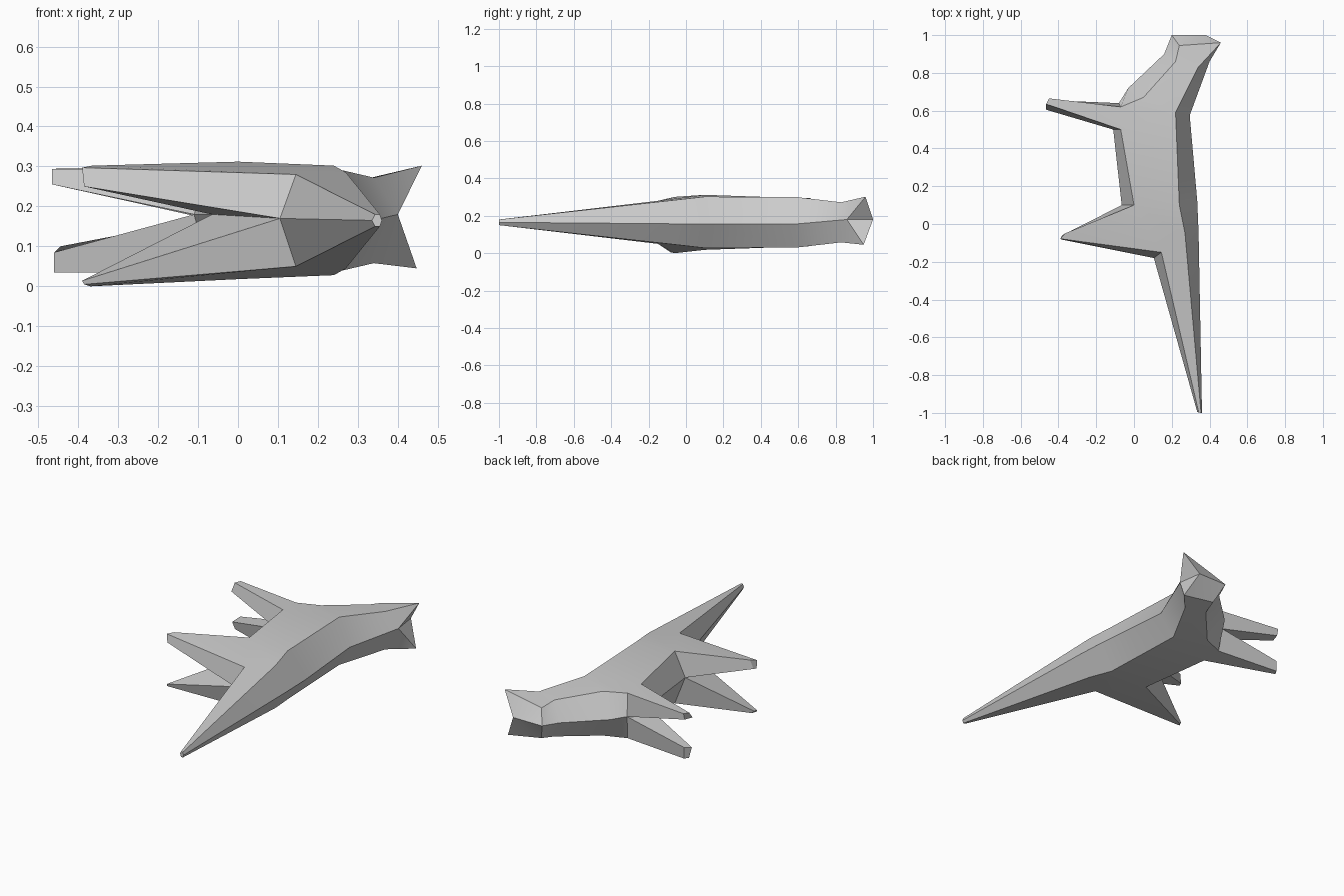
import bpy, bmesh

if "Cube" in bpy.data.objects:
    bpy.data.objects.remove(bpy.data.objects["Cube"])

grey = bpy.data.materials.new("plain grey")
grey.diffuse_color = (0.6, 0.6, 0.6, 1)
grey.use_nodes = True
grey.node_tree.nodes["Principled BSDF"].inputs["Base Color"].default_value = grey.diffuse_color

# Centre lines shared by both flanks: back, and underside from tail to muzzle
spine = [(.36, -1, .165), (.342, -.05, .157), (.335, .12, .155), (.295, .575, .155), (.40, .86, .18)]
belly = [(.335, -.995, .165), (.105, -.18, .17), (-.065, .10, .18), (-.11, .50, .18),
         (-.08, .64, .17), (-.03, .72, .17), (.16, .90, .17), (.20, 1, .18)]
brow = (.38, 1, .18)

# Edges of one flank, mirrored for the other
ridge = [(.355, -1, .18), (.27, -.05, .285), (.24, .10, .302), (.22, .59, .30), (.34, .83, .272)]
edge = [(.343, -.998, .18), (.145, -.15, .28), (0, .10, .312), (-.07, .50, .298),
        (-.07, .62, .292), (.05, .67, .29), (.22, .86, .268), (.24, .945, .25)]

# Per flank: ear tip, hind paw and front paw (outer front, outer back, inner back, inner front)
flanks = [
    dict(flip=False, ear=(.46, .96, .302),
         hind=[(-.39, -.078, .297), (-.365, -.05, .302), (-.38, -.06, .252), (-.385, -.08, .25)],
         front=[(-.465, .635, .293), (-.45, .665, .295), (-.45, .655, .258), (-.465, .605, .255)]),
    dict(flip=True, ear=(.447, .95, .045),
         hind=[(-.385, -.082, .005), (-.37, -.06, 0), (-.38, -.062, .014), (-.39, -.078, .014)],
         front=[(-.46, .63, .035), (-.445, .655, .037), (-.445, .655, .10), (-.46, .605, .085)]),
]

bm = bmesh.new()


def face(*pts):
    bm.faces.new([bm.verts.new(p) for p in pts])


def strip(a, b, skip=()):
    for i in range(len(a) - 1):
        if i not in skip:
            face(a[i], a[i + 1], b[i + 1], b[i])


def leg(root, paw):
    for i in range(4):
        j = (i + 1) % 4
        face(root[i], root[j], paw[j], paw[i])
    face(*paw)


for f in flanks:
    side = (lambda p: (p[0], p[1], .33 - p[2])) if f["flip"] else (lambda p: p)
    R, E = [side(p) for p in ridge], [side(p) for p in edge]
    ear = f["ear"]
    # back and underside, leaving the leg roots open
    strip(spine, R)
    strip(E, belly, skip=(1, 3))
    # broad side of tail, trunk and neck
    strip(R[:4], E[:4])
    face(R[3], E[3], E[4])
    face(R[3], E[4], E[5])
    face(R[3], R[4], E[6], E[5])
    # head and ear
    face(R[4], ear, E[7], E[6])
    face(R[4], spine[4], ear)
    face(ear, spine[4], brow)
    face(E[7], belly[7], brow)
    face(E[7], brow, ear)
    # legs
    leg([E[1], E[2], belly[2], belly[1]], f["hind"])
    leg([E[3], E[4], belly[4], belly[3]], f["front"])

# tail tip
tip = [side(ridge[0]), side(edge[0])]
face(spine[0], ridge[0], edge[0], belly[0], tip[1], tip[0])

bmesh.ops.remove_doubles(bm, verts=bm.verts, dist=.0005)
bmesh.ops.recalc_face_normals(bm, faces=bm.faces)
mesh = bpy.data.meshes.new("animal_body")
bm.to_mesh(mesh)
bm.free()
mesh.materials.append(grey)
body = bpy.data.objects.new("animal_body", mesh)
bpy.context.collection.objects.link(body)
bpy.context.view_layer.objects.active = body
body.select_set(True)
bpy.ops.object.shade_smooth_by_angle(angle=0.52)
